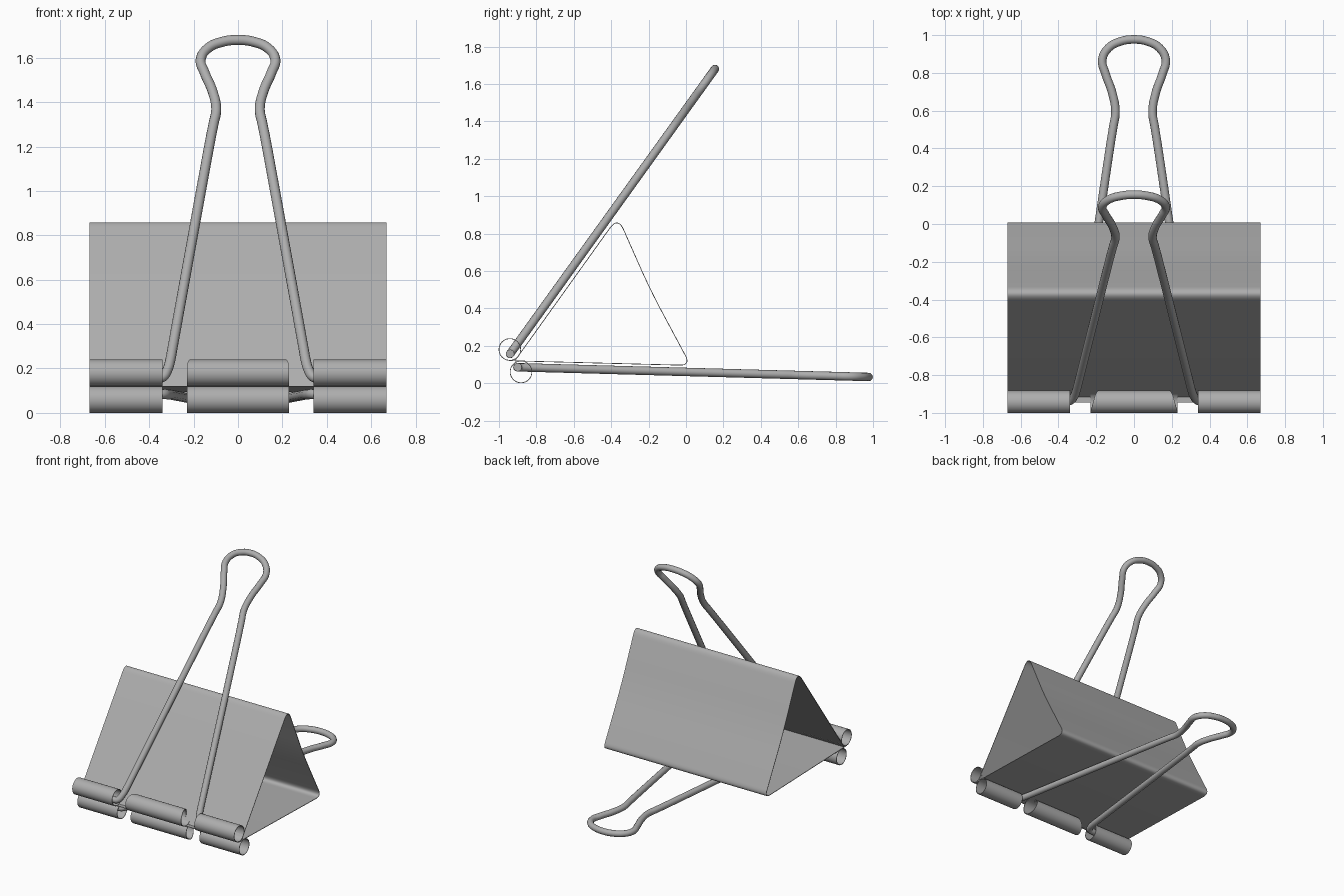
import bpy, bmesh, math
from mathutils import Vector

if "Cube" in bpy.data.objects:
    bpy.data.objects.remove(bpy.data.objects["Cube"])

TABS = [(-0.67, -0.34), (-0.23, 0.23), (0.34, 0.67)]   # curled tabs along the hinge
R = 0.058                                              # curl radius
UP_C, LOW_C = Vector((-0.942, 0.18)), Vector((-0.882, 0.06))
UP_A, LOW_A = math.radians(-35.7), math.radians(90)

steel = bpy.data.materials.new("steel_grey")
steel.diffuse_color = (0.42, 0.42, 0.42, 1)
steel.use_nodes = True
steel.node_tree.nodes["Principled BSDF"].inputs["Base Color"].default_value = steel.diffuse_color


def on_circle(c, a):
    return c + R * Vector((math.cos(a), math.sin(a)))


def rounded(points, cuts, steps=10):
    """Polyline in the YZ plane with its inner corners rounded."""
    pts = [Vector(p) for p in points]
    out = [pts[0]]
    for i, d in enumerate(cuts, 1):
        p = pts[i]
        a = p + (pts[i - 1] - p).normalized() * d
        b = p + (pts[i + 1] - p).normalized() * d
        for k in range(steps + 1):
            t = k / steps
            out.append(a * (1 - t) ** 2 + p * 2 * t * (1 - t) + b * t * t)
    return out + [pts[-1]]


def flat(t):
    return 0


def strip(bm, path, x0, x1, taper=flat):
    """Sheet swept along x from x0 to x1 following a YZ path."""
    n = len(path) - 1
    rows = []
    for i, p in enumerate(path):
        w = taper(i / n)
        rows.append([bm.verts.new((x, p.x, p.y)) for x in (x0 + w, x1 - w)])
    for a, b in zip(rows, rows[1:]):
        bm.faces.new((a[0], a[1], b[1], b[0]))


def finish(ob):
    """Turn into a plain mesh, shade smooth with sharp edges, colour."""
    bpy.ops.object.select_all(action="DESELECT")
    ob.select_set(True)
    bpy.context.view_layer.objects.active = ob
    bpy.ops.object.convert(target="MESH")
    ob = bpy.context.view_layer.objects.active
    bpy.ops.object.shade_smooth_by_angle(angle=math.radians(40))
    ob.data.materials.clear()
    ob.data.materials.append(steel)


def sheet_object(name, bm):
    mesh = bpy.data.meshes.new(name)
    bm.to_mesh(mesh)
    bm.free()
    ob = bpy.data.objects.new(name, mesh)
    bpy.context.collection.objects.link(ob)
    solid = ob.modifiers.new("thickness", "SOLIDIFY")
    solid.thickness = 0.004
    solid.offset = 0
    finish(ob)


# Spring steel body: triangular sheet whose two lips meet at the hinge
bm = bmesh.new()
profile = rounded([(-0.914, 0.121), (-0.364, 0.889), (-0.19, 0.496), (0.025, 0.095),
                   (-0.945, 0.12)], [0.075, 0.14, 0.06])
strip(bm, profile, -0.67, 0.67)
sheet_object("clip_body", bm)


# Curled tabs that hold the wire
def curl(c, start, turn):
    return [on_circle(c, start + turn * math.radians(352) * i / 40) for i in range(41)]


def middle_taper(t):
    return 0.04 * min(1, max(0, (t - 0.5) / 0.4)) ** 1.2


for name, path in (("upper_curls", curl(UP_C, UP_A, -1)),
                   ("lower_curls", curl(LOW_C, LOW_A, 1))):
    bm = bmesh.new()
    for i, (x0, x1) in enumerate(TABS):
        strip(bm, path, x0, x1, middle_taper if i == 1 else flat)
    sheet_object(name, bm)

# Wire handle outline: half width and distance along the handle
HALF = [(0.45, 0), (0.37, 0), (0.34, 0.006), (0.32, 0.04), (0.305, 0.1), (0.296, 0.16),
        (0.123, 1.33), (0.11, 1.41), (0.098, 1.49), (0.115, 1.59), (0.15, 1.69),
        (0.168, 1.765), (0.135, 1.828), (0.07, 1.863)]
OUTLINE = HALF + [(0, 1.873)] + [(-x, s) for x, s in reversed(HALF)]


def wire_handle(name, start, tip):
    start, tip = Vector(start), Vector(tip)
    d = (tip - start) / 1.873
    cu = bpy.data.curves.new(name, "CURVE")
    cu.dimensions = "3D"
    cu.bevel_depth = 0.0225
    cu.bevel_resolution = 4
    cu.resolution_u = 8
    cu.use_fill_caps = True
    sp = cu.splines.new("BEZIER")
    sp.bezier_points.add(len(OUTLINE) - 1)
    for bp, (x, s) in zip(sp.bezier_points, OUTLINE):
        p = start + d * s
        bp.co = (x, p.x, p.y)
        bp.handle_left_type = bp.handle_right_type = "AUTO"
    ob = bpy.data.objects.new(name, cu)
    bpy.context.collection.objects.link(ob)
    finish(ob)


wire_handle("upper_handle", (-0.94, 0.157), (0.155, 1.68))
wire_handle("lower_handle", (-0.90, 0.085), (0.977, 0.033))
